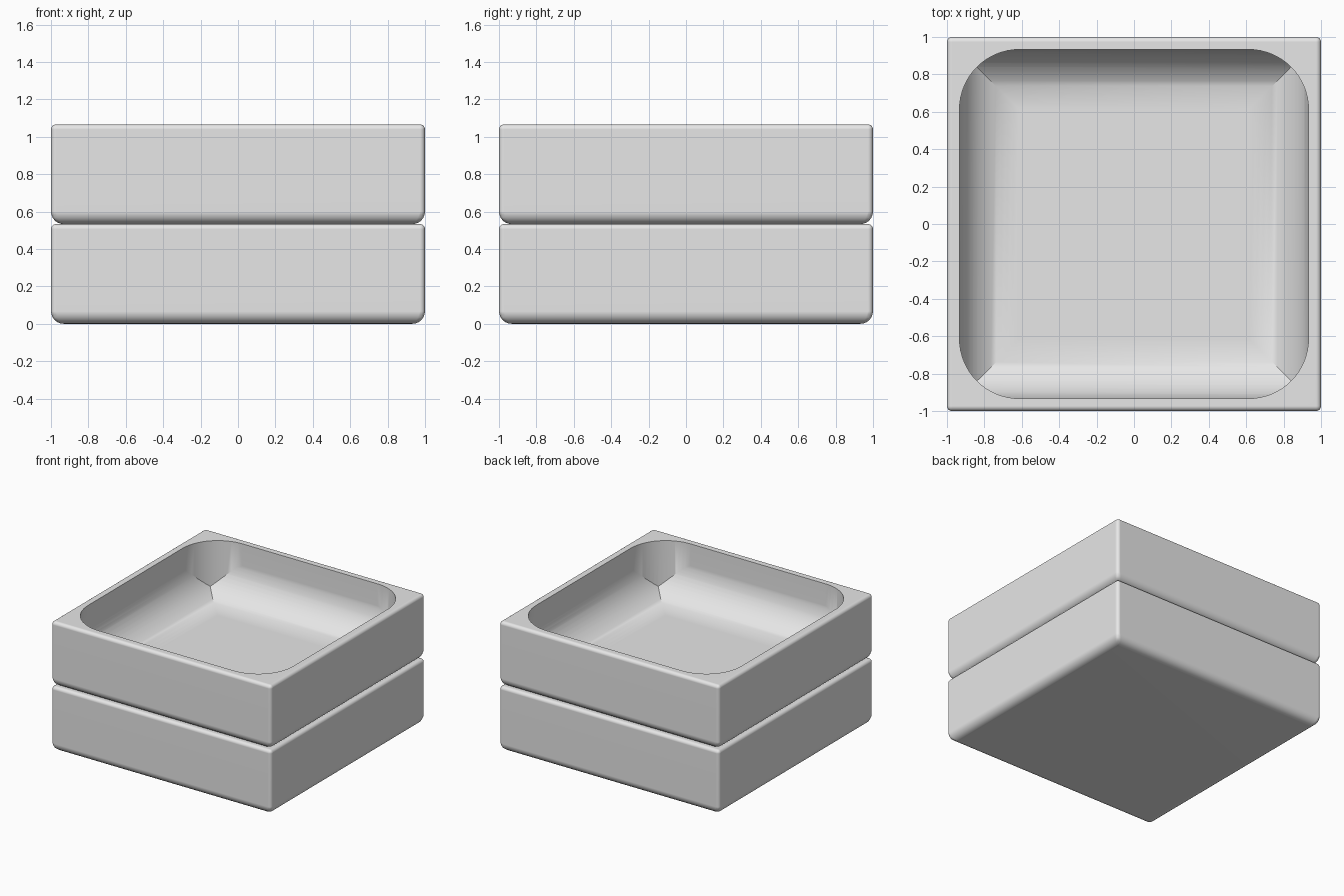
import bpy, bmesh, math

cube = bpy.data.objects.get("Cube")
if cube:
    bpy.data.objects.remove(cube)

HEIGHT = 0.533   # one tray
WALL = 0.067     # wall and floor thickness
INNER = 1 - WALL
FILLET = 0.32    # cavity corner and floor radius
STEPS = 16

grey = bpy.data.materials.new("light_grey")
grey.use_nodes = True
colour = (0.8, 0.8, 0.8, 1)
grey.diffuse_color = colour
grey.node_tree.nodes["Principled BSDF"].inputs["Base Color"].default_value = colour


def new_object(name, bm):
    bmesh.ops.recalc_face_normals(bm, faces=bm.faces)
    mesh = bpy.data.meshes.new(name)
    bm.to_mesh(mesh)
    bm.free()
    mesh.materials.append(grey)
    obj = bpy.data.objects.new(name, mesh)
    bpy.context.collection.objects.link(obj)
    return obj


def box(half, low, high):
    bm = bmesh.new()
    bmesh.ops.create_cube(bm, size=2)
    for v in bm.verts:
        v.co = (v.co.x * half, v.co.y * half, high if v.co.z > 0 else low)
    return bm


def activate(obj):
    bpy.ops.object.select_all(action="DESELECT")
    obj.select_set(True)
    bpy.context.view_layer.objects.active = obj


def boolean(obj, other, operation):
    mod = obj.modifiers.new("cut", "BOOLEAN")
    mod.operation, mod.solver, mod.object = operation, "EXACT", other
    activate(obj)
    bpy.ops.object.modifier_apply(modifier=mod.name)
    bpy.data.objects.remove(other)


def is_upright(edge):
    return abs(edge.verts[0].co.z - edge.verts[1].co.z) > 0.1


# Outer block: wide rounding underneath, narrow rounding elsewhere
bm = box(1, 0, HEIGHT)
weight = bm.edges.layers.float.new("bevel_weight_edge")
for e in bm.edges:
    e[weight] = 1 if max(v.co.z for v in e.verts) < 0.1 else 0.4
tray = new_object("lower_tray", bm)
bevel = tray.modifiers.new("rounding", "BEVEL")
bevel.limit_method = "WEIGHT"
bevel.width = WALL
bevel.segments = 6
activate(tray)
bpy.ops.object.modifier_apply(modifier=bevel.name)

# Cavity with a curved, mitred floor: stacked square rings
bm = bmesh.new()
wide = INNER + 0.002
profile = []
for i in range(STEPS + 1):
    a = math.pi / 2 * i / STEPS
    profile.append((wide - FILLET * (1 - math.sin(a)), WALL + FILLET * (1 - math.cos(a))))
profile.append((wide, HEIGHT + 0.1))
rings = [[bm.verts.new((sx * h, sy * h, z)) for sx, sy in ((1, 1), (-1, 1), (-1, -1), (1, -1))]
         for h, z in profile]
for lower, upper in zip(rings, rings[1:]):
    for i in range(4):
        j = (i + 1) % 4
        bm.faces.new((lower[i], lower[j], upper[j], upper[i]))
bm.faces.new(rings[0])
bm.faces.new(rings[-1])
cavity = new_object("cavity_cutter", bm)
cavity.hide_render = True

# Column that rounds the cavity's upright corners
bm = box(INNER, 0, HEIGHT + 0.2)
bmesh.ops.bevel(bm, geom=[e for e in bm.edges if is_upright(e)], offset=FILLET,
                segments=STEPS, profile=0.5, affect="EDGES")
boolean(cavity, new_object("corner_column", bm), "INTERSECT")
boolean(tray, cavity, "DIFFERENCE")

# Smooth shading with flat large faces
activate(tray)
bpy.ops.object.shade_smooth_by_angle(angle=math.radians(30))
normals = tray.modifiers.new("flat_faces", "WEIGHTED_NORMAL")
normals.keep_sharp = True

# Second tray stacked on the first
top = tray.copy()
top.name = "upper_tray"
top.location.z = HEIGHT
bpy.context.collection.objects.link(top)
